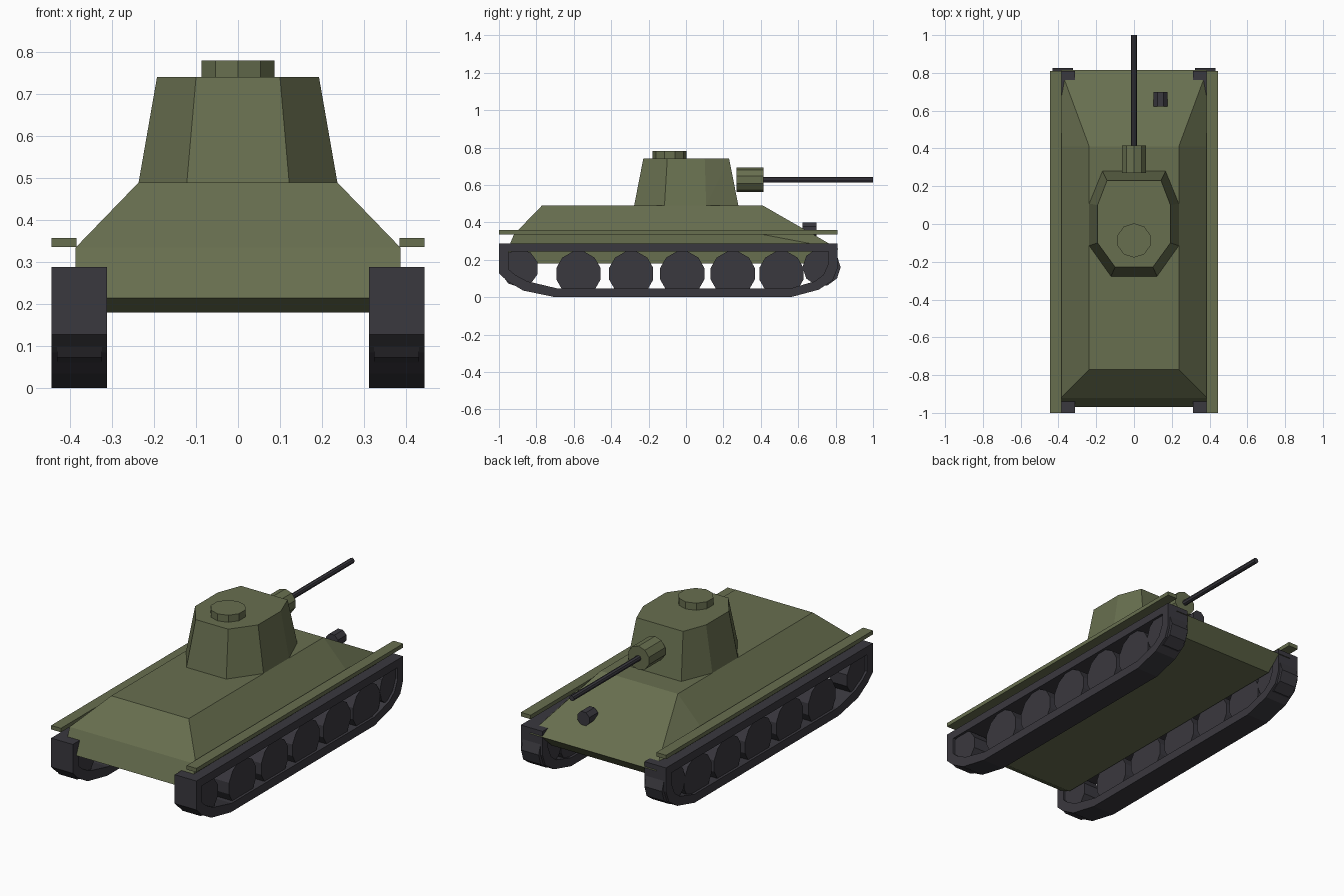
import bpy, bmesh, math
from mathutils import Matrix

if "Cube" in bpy.data.objects:
    bpy.data.objects.remove(bpy.data.objects["Cube"])


def material(name, rgb):
    m = bpy.data.materials.new(name)
    m.diffuse_color = (*rgb, 1)
    m.use_nodes = True
    m.node_tree.nodes["Principled BSDF"].inputs["Base Color"].default_value = m.diffuse_color
    return m


GREEN = material("olive_green", (0.137, 0.158, 0.078))
DARK = material("dark_steel", (0.042, 0.040, 0.049))


def finish(bm, name, mat):
    bmesh.ops.recalc_face_normals(bm, faces=bm.faces)
    me = bpy.data.meshes.new(name)
    bm.to_mesh(me)
    bm.free()
    me.materials.append(mat)
    ob = bpy.data.objects.new(name, me)
    bpy.context.collection.objects.link(ob)
    return ob


def mirrored_solid(name, half, mat):
    """Convex solid from corner points given for +x only."""
    bm = bmesh.new()
    for x, y, z in half:
        for s in (1, -1):
            bm.verts.new((s * x, y, z))
    bmesh.ops.convex_hull(bm, input=bm.verts)
    bmesh.ops.dissolve_limit(bm, angle_limit=math.radians(1),
                             verts=bm.verts, edges=bm.edges)
    return finish(bm, name, mat)


def cylinder(name, axis, center, r, length, sides, mat, spin=0.0):
    bm = bmesh.new()
    rot = {"X": Matrix.Rotation(math.pi / 2, 4, "Y"),
           "Y": Matrix.Rotation(math.pi / 2, 4, "X"),
           "Z": Matrix.Identity(4)}[axis]
    bmesh.ops.create_cone(bm, cap_ends=True, segments=sides, radius1=r, radius2=r,
                          depth=length,
                          matrix=Matrix.Translation(center) @ rot @ Matrix.Rotation(spin, 4, "Z"))
    return finish(bm, name, mat)


def track_loop(name, outer, inner, x0, x1):
    """Hollow belt between two matching side profiles."""
    bm = bmesh.new()
    rings = [[bm.verts.new((x, y, z)) for y, z in prof]
             for x, prof in ((x0, outer), (x1, outer), (x1, inner), (x0, inner))]
    n = len(outer)
    for k in range(4):
        a, b = rings[k], rings[(k + 1) % 4]
        for i in range(n):
            j = (i + 1) % n
            bm.faces.new((a[i], a[j], b[j], b[i]))
    return finish(bm, name, DARK)


# Hull: sloped upper body and narrow lower body between the tracks
mirrored_solid("upper_hull", [
    (0.237, -0.77, 0.49), (0.237, 0.41, 0.49),
    (0.387, -0.92, 0.335), (0.387, 0.41, 0.335),
    (0.387, -0.951, 0.26), (0.387, 0.815, 0.258)], GREEN)
mirrored_solid("lower_hull", [
    (0.312, -0.951, 0.26), (0.312, -0.97, 0.215), (0.312, -0.90, 0.18),
    (0.312, 0.73, 0.18), (0.312, 0.815, 0.258)], GREEN)

# Turret with roof hatch
mirrored_solid("turret", [
    (0.122, -0.277, 0.49), (0.237, -0.115, 0.49), (0.237, 0.108, 0.49), (0.167, 0.28, 0.49),
    (0.10, -0.228, 0.742), (0.193, -0.10, 0.742), (0.193, 0.10, 0.742), (0.143, 0.23, 0.742)],
    GREEN)
cylinder("hatch", "Z", (0, -0.087, 0.76), 0.091, 0.042, 10, GREEN)

# Main gun and hull gun
cylinder("gun_mantlet", "Y", (0, 0.343, 0.627), 0.066, 0.144, 10, GREEN)
cylinder("gun_barrel", "Y", (0, 0.70, 0.627), 0.015, 0.60, 8, DARK)
cylinder("hull_gun", "Y", (0.14, 0.66, 0.362), 0.04, 0.075, 8, DARK, math.pi / 8)

# Running gear, repeated on both sides
outer = [(-1.0, 0.288), (0.81, 0.288), (0.81, 0.155), (0.785, 0.09), (0.71, 0.04),
         (0.56, 0.0), (-0.70, 0.0), (-0.87, 0.035), (-0.955, 0.085), (-1.0, 0.128)]
inner = [(-0.95, 0.243), (0.762, 0.243), (0.762, 0.18), (0.735, 0.12), (0.69, 0.085),
         (0.56, 0.047), (-0.69, 0.047), (-0.85, 0.085), (-0.915, 0.12), (-0.95, 0.15)]
for side, s in (("right", 1), ("left", -1)):
    track_loop("track_" + side, outer, inner, s * 0.312, s * 0.445)
    for i, y in enumerate((-0.575, -0.293, -0.02, 0.25, 0.51)):
        cylinder(f"road_wheel_{side}_{i + 1}", "X", (s * 0.378, y, 0.125),
                 0.122, 0.105, 12, DARK, math.pi / 12)
    cylinder("rear_wheel_" + side, "X", (s * 0.378, -0.89, 0.125 + 0.03),
             0.102, 0.108, 10, DARK, math.pi / 10)
    cylinder("front_wheel_" + side, "X", (s * 0.378, 0.725, 0.16),
             0.102, 0.108, 10, DARK)
    # Fender plate along the hull side
    mirrored = bmesh.new()
    bmesh.ops.create_cube(mirrored, size=1, matrix=Matrix.Translation((s * 0.415, -0.095, 0.347))
                          @ Matrix.Diagonal((0.06, 1.81, 0.022, 1)))
    finish(mirrored, "fender_" + side, GREEN)
